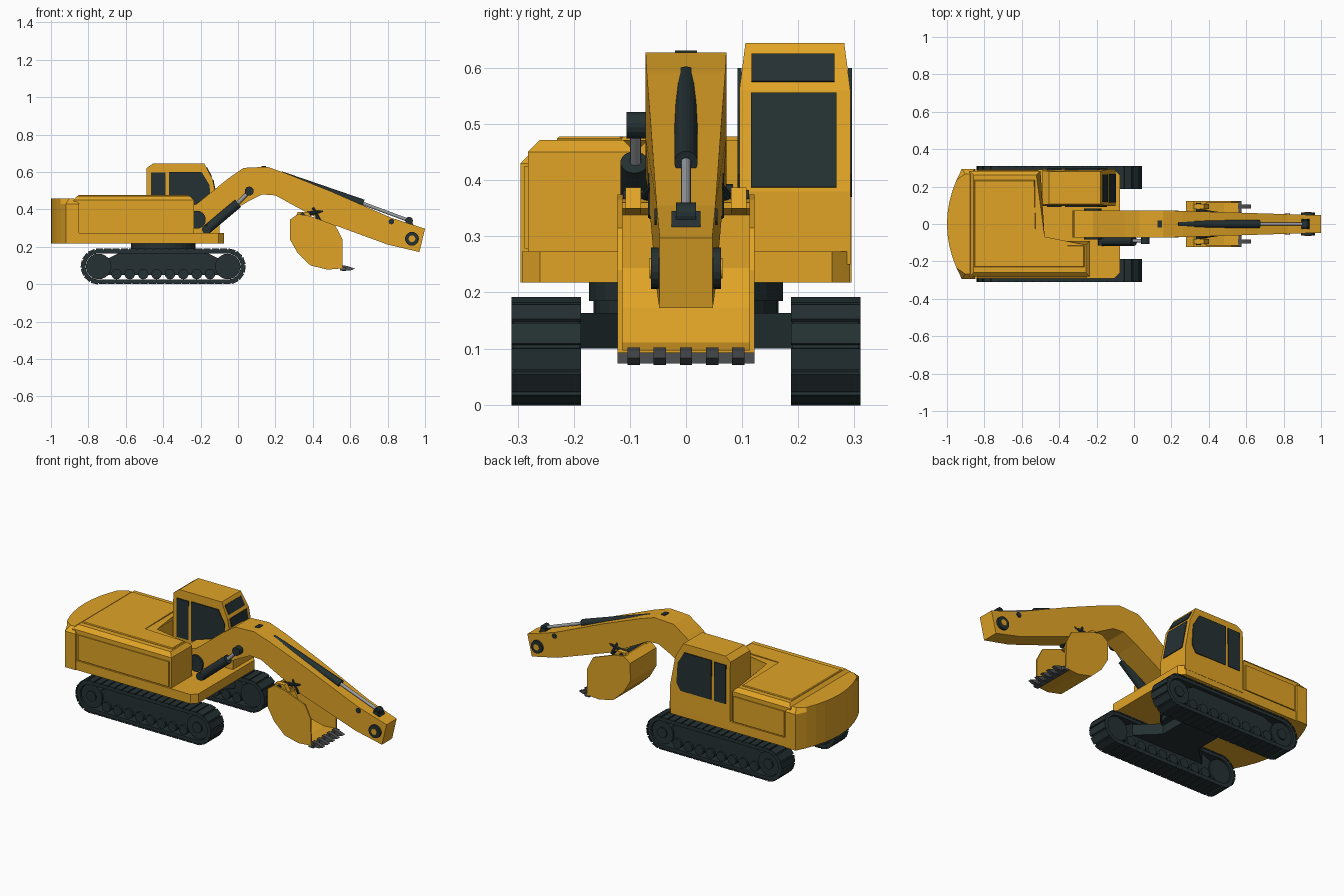
import bpy, bmesh, math
from mathutils import Vector

if "Cube" in bpy.data.objects:
    bpy.data.objects.remove(bpy.data.objects["Cube"])


def material(name, rgb):
    m = bpy.data.materials.new(name)
    m.diffuse_color = (*rgb, 1)
    m.use_nodes = True
    m.node_tree.nodes["Principled BSDF"].inputs["Base Color"].default_value = m.diffuse_color
    return m


YELLOW = material("yellow_paint", (0.75, 0.37, 0.02))
DARK = material("dark_rubber", (0.018, 0.03, 0.032))
STEEL = material("bright_steel", (0.33, 0.35, 0.37))
IRON = material("worn_iron", (0.075, 0.08, 0.085))


def finish(name, bm, mat):
    bmesh.ops.recalc_face_normals(bm, faces=bm.faces)
    me = bpy.data.meshes.new(name)
    bm.to_mesh(me)
    bm.free()
    me.materials.append(mat)
    ob = bpy.data.objects.new(name, me)
    bpy.context.collection.objects.link(ob)
    return ob


def prism(name, pts, axis, a, b, mat, top_bevel=0.0):
    """Extrude a profile: axis 'y' takes (x, z) points, axis 'z' takes (x, y)."""
    bm = bmesh.new()
    put = (lambda p, h: (p[0], h, p[1])) if axis == 'y' else (lambda p, h: (p[0], p[1], h))
    lo = [bm.verts.new(put(p, a)) for p in pts]
    hi = [bm.verts.new(put(p, b)) for p in pts]
    bm.faces.new(lo)
    bm.faces.new(hi)
    n = len(pts)
    for i in range(n):
        j = (i + 1) % n
        bm.faces.new((lo[i], lo[j], hi[j], hi[i]))
    if top_bevel:
        rim = [e for e in bm.edges if all(v in hi for v in e.verts)]
        bmesh.ops.bevel(bm, geom=rim, offset=top_bevel, segments=1, affect='EDGES')
    return finish(name, bm, mat)


def box(name, x0, x1, y0, y1, z0, z1, mat):
    return prism(name, [(x0, y0), (x1, y0), (x1, y1), (x0, y1)], 'z', z0, z1, mat)


def rod(name, p, q, r, mat, seg=18):
    p, q = Vector(p), Vector(q)
    bm = bmesh.new()
    bmesh.ops.create_cone(bm, cap_ends=True, segments=seg, radius1=r, radius2=r, depth=(q - p).length)
    turn = (q - p).to_track_quat('Z', 'Y').to_matrix().to_4x4()
    turn.translation = (p + q) / 2
    bmesh.ops.transform(bm, matrix=turn, verts=bm.verts)
    return finish(name, bm, mat)


def pin(name, x, z, y0, y1, r, mat, seg=18):
    return rod(name, (x, y0, z), (x, y1, z), r, mat, seg)


# Crawler tracks
XA, XB, ZC = -0.745, -0.055, 0.095


def on_loop(s, r):
    """Point and tangent angle at fraction s of the track loop with end radius r."""
    flat, arc = XB - XA, math.pi * 0.09
    d = (s % 1) * 2 * (flat + arc)
    if d < flat:
        return XA + d, ZC - r, 0
    d -= flat
    if d < arc:
        t = d / arc * math.pi
        return XB + r * math.sin(t), ZC - r * math.cos(t), t
    d -= arc
    if d < flat:
        return XB - d, ZC + r, math.pi
    t = (d - flat) / arc * math.pi
    return XA - r * math.sin(t), ZC + r * math.cos(t), math.pi + t


def track(side, s):
    def ys(a, b):
        return (a, b) if s > 0 else (-b, -a)
    # Closed belt
    bm, n, rings = bmesh.new(), 72, []
    for i in range(n):
        ring = []
        for r, y in ((0.09, 0.19), (0.09, 0.307), (0.07, 0.307), (0.07, 0.19)):
            x, z, _ = on_loop(i / n, r)
            ring.append(bm.verts.new((x, y * s, z)))
        rings.append(ring)
    for i in range(n):
        a, b = rings[i], rings[(i + 1) % n]
        for k in range(4):
            bm.faces.new((a[k], a[(k + 1) % 4], b[(k + 1) % 4], b[k]))
    finish(side + "_track_belt", bm, DARK)
    # Shoes
    for i in range(44):
        x, z, t = on_loop((i + 0.5) / 44, 0.0915)
        c, si = math.cos(t), math.sin(t)
        quad = [(x + u * c - v * si, z + u * si + v * c)
                for u, v in ((-0.019, -0.0035), (0.019, -0.0035), (0.019, 0.004), (-0.019, 0.004))]
        prism(side + "_track_shoe", quad, 'y', *ys(0.187, 0.311), DARK)
    # Frame, end wheels and rollers
    prism(side + "_track_frame", [(-0.72, 0.05), (-0.08, 0.05), (-0.08, 0.125), (-0.17, 0.17),
                                  (-0.63, 0.17), (-0.72, 0.125)], 'y', *ys(0.21, 0.285), DARK)
    for x in (XA, XB):
        pin(side + "_end_wheel", x, ZC, *ys(0.2, 0.295), 0.068, DARK, 24)
        pin(side + "_wheel_hub", x, ZC, *ys(0.2, 0.303), 0.03, DARK)
    for i in range(8):
        pin(side + "_roller", -0.65 + i * 0.0715, 0.054, *ys(0.2, 0.298), 0.028, DARK, 14)


track("left", 1)
track("right", -1)

# Chassis and turntable
prism("chassis", [(-0.64, 0.215), (-0.52, 0.1), (-0.52, -0.1), (-0.64, -0.215), (-0.16, -0.215),
                  (-0.28, -0.1), (-0.28, 0.1), (-0.16, 0.215)], 'z', 0.10, 0.163, DARK)
rod("turntable_lower", (-0.4, 0, 0.15), (-0.4, 0, 0.19), 0.165, DARK, 32)
rod("turntable_upper", (-0.4, 0, 0.185), (-0.4, 0, 0.225), 0.173, DARK, 32)

# Deck, hood and counterweight
prism("deck", [(-0.87, -0.29), (-0.105, -0.292), (-0.075, -0.26), (-0.075, 0.26), (-0.105, 0.292),
               (-0.87, 0.29)], 'z', 0.218, 0.273, YELLOW)
prism("hood", [(-0.88, -0.282), (-0.235, -0.282), (-0.235, -0.09), (-0.5, -0.09),
               (-0.5, 0.284), (-0.88, 0.284)], 'z', 0.26, 0.472, YELLOW, 0.022)
prism("hood_lid", [(-0.855, -0.23), (-0.265, -0.23), (-0.265, -0.115), (-0.53, -0.115),
                   (-0.53, 0.235), (-0.855, 0.235)], 'z', 0.465, 0.478, YELLOW, 0.004)
box("right_side_panel", -0.84, -0.25, -0.288, -0.28, 0.278, 0.425, YELLOW)
box("left_side_panel", -0.84, -0.51, 0.282, 0.29, 0.278, 0.425, YELLOW)
arc = [(-1 + 0.08 * (y / 0.295) ** 2, y) for y in [0.295 * k / 5 for k in range(5, -6, -1)]]
prism("counterweight", arc + [(-0.85, -0.295), (-0.85, 0.295)], 'z', 0.218, 0.458, YELLOW, 0.028)

# Cab
cab = prism("cab", [(-0.49, 0.25), (-0.1, 0.25), (-0.1, 0.38), (-0.135, 0.56), (-0.18, 0.645),
                    (-0.455, 0.645), (-0.49, 0.62), (-0.49, 0.56)], 'y', 0.095, 0.293, YELLOW)
for v in cab.data.vertices:
    if v.co.z > 0.57:
        v.co.y += math.copysign(0.011 * (v.co.z - 0.56) / 0.085, 0.194 - v.co.y)


def front_glass(name, lower, upper, z0, z1, y0, y1):
    a, b = Vector(lower), Vector(upper)
    d = b - a
    out = Vector((d.y, -d.x)).normalized() * 0.004
    p, q = (a + d * (z - a.y) / d.y for z in (z0, z1))
    prism(name, [p - out, p + out, q + out, q - out], 'y', y0, y1, DARK)


front_glass("windscreen", (-0.1, 0.38), (-0.135, 0.56), 0.387, 0.556, 0.116, 0.268)
front_glass("upper_windscreen", (-0.135, 0.56), (-0.18, 0.645), 0.575, 0.624, 0.117, 0.265)
for y0, y1 in ((0.092, 0.099), (0.289, 0.296)):
    prism("door_window", [(-0.37, 0.37), (-0.17, 0.37), (-0.145, 0.41), (-0.152, 0.53),
                          (-0.195, 0.6), (-0.37, 0.6)], 'y', y0, y1, DARK)
    prism("rear_side_window", [(-0.465, 0.37), (-0.388, 0.37), (-0.388, 0.597), (-0.465, 0.597)],
          'y', y0, y1, DARK)

# Boom, narrowing towards the tip
boom = prism("boom", [(-0.33, 0.34), (-0.27, 0.29), (-0.17, 0.31), (0.05, 0.44), (0.13, 0.48),
                      (0.2, 0.475), (0.3, 0.42), (0.45, 0.34), (0.8, 0.212), (0.97, 0.172),
                      (1.0, 0.297), (0.82, 0.355), (0.5, 0.495), (0.26, 0.592), (0.155, 0.628), (0.03, 0.622),
                      (-0.05, 0.567), (-0.22, 0.43), (-0.32, 0.4)], 'y', -0.072, 0.072, YELLOW)
for v in boom.data.vertices:
    v.co.y *= 1 - 0.35 * max(0, (v.co.x - 0.2) / 0.8)
box("boom_top_plate", 0.125, 0.15, -0.02, 0.02, 0.622, 0.631, DARK)
pin("boom_foot_pin", -0.22, 0.345, -0.084, 0.084, 0.048, DARK)
pin("boom_tip_pin", 0.93, 0.243, -0.062, 0.062, 0.037, DARK)
pin("boom_tip_pin_cap", 0.93, 0.243, -0.065, 0.065, 0.018, YELLOW)

# Top cylinder
rod("top_cylinder", (0.23, 0, 0.583), (0.67, 0, 0.432), 0.021, DARK)
rod("top_cylinder_rod", (0.66, 0, 0.435), (0.91, 0, 0.342), 0.009, STEEL, 12)
pin("top_rod_eye", 0.915, 0.34, -0.018, 0.018, 0.02, DARK)
prism("rod_bracket", [(0.88, 0.31), (0.95, 0.29), (0.925, 0.345), (0.905, 0.345)], 'y', -0.026, 0.026, DARK)
pin("stick_pin", 0.82, 0.335, -0.056, 0.056, 0.015, DARK, 12)

# Lift cylinder
rod("lift_cylinder", (-0.17, -0.092, 0.29), (0.0, -0.092, 0.432), 0.025, DARK)
rod("lift_cylinder_rod", (-0.01, -0.09, 0.425), (0.06, -0.09, 0.495), 0.01, STEEL, 12)
pin("lift_rod_eye", 0.06, 0.498, -0.106, -0.065, 0.024, DARK)
pin("lift_foot_pin", -0.168, 0.293, -0.115, -0.06, 0.024, DARK)

# Bucket: two cheeks, a folded shell and a cutting edge
shell = [(0.385, 0.36), (0.32, 0.375), (0.278, 0.345), (0.277, 0.24), (0.32, 0.165), (0.388, 0.1),
         (0.48, 0.078), (0.56, 0.085)]
inner = [(0.385, 0.35), (0.325, 0.363), (0.29, 0.338), (0.289, 0.244), (0.33, 0.173), (0.393, 0.111),
         (0.48, 0.09), (0.56, 0.097)]
prism("bucket_shell", shell + inner[::-1], 'y', -0.117, 0.117, YELLOW)
for s in (-1, 1):
    prism("bucket_cheek", shell[1:] + [(0.558, 0.24), (0.52, 0.315), (0.385, 0.365)],
          'y', s * 0.113, s * 0.122, YELLOW)
    prism("bucket_ear", [(0.3, 0.34), (0.32, 0.387), (0.375, 0.387), (0.4, 0.35)],
          'y', s * 0.08, s * 0.108, YELLOW)
    rod("bucket_link", (0.34, s * 0.07, 0.37), (0.47, s * 0.05, 0.395), 0.012, DARK, 10)
    rod("tipping_link", (0.4, s * 0.055, 0.41), (0.44, s * 0.055, 0.335), 0.013, DARK, 10)
pin("bucket_pin", 0.345, 0.37, -0.112, 0.112, 0.013, DARK, 12)
box("cutting_edge", 0.545, 0.575, -0.122, 0.122, 0.073, 0.093, IRON)
for k in range(-2, 3):
    y = k * 0.0465
    prism("bucket_tooth", [(0.555, 0.071), (0.555, 0.102), (0.59, 0.096), (0.625, 0.083), (0.6, 0.073)],
          'y', y - 0.011, y + 0.011, IRON)
